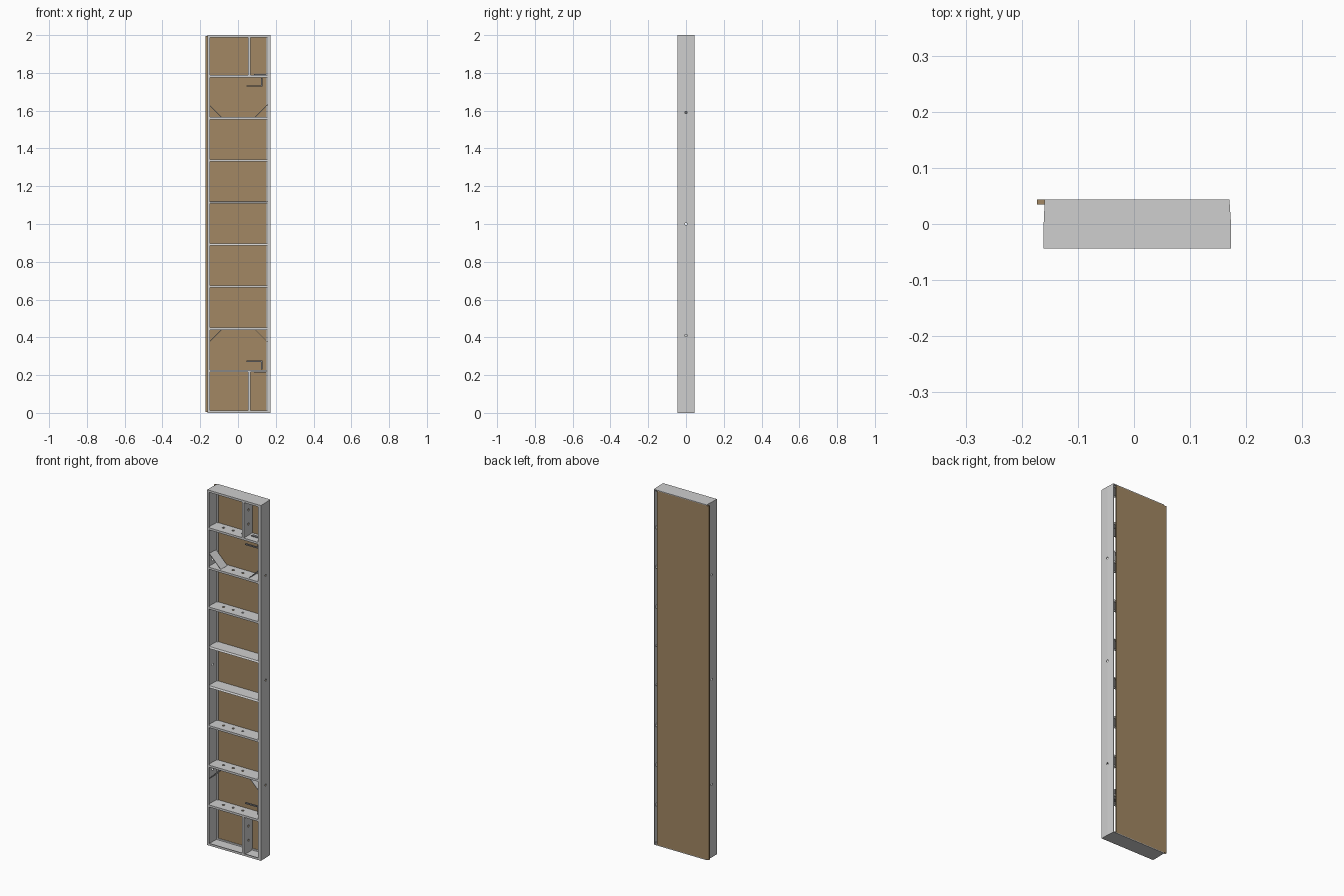
import bpy, bmesh, math
from mathutils import Vector, Matrix

cube = bpy.data.objects.get("Cube")
if cube:
    bpy.data.objects.remove(cube, do_unlink=True)


def material(name, rgb):
    m = bpy.data.materials.new(name)
    m.use_nodes = True
    m.diffuse_color = (*rgb, 1)
    m.node_tree.nodes["Principled BSDF"].inputs["Base Color"].default_value = (*rgb, 1)
    return m


METAL = material("light grey metal", (0.62, 0.62, 0.62))
WOOD = material("plywood brown", (0.36, 0.245, 0.125))
STEEL = material("dark steel", (0.22, 0.22, 0.23))

W, D, T = 0.173, 0.044, 0.004      # half width, half depth, sheet thickness
LEFT, RIGHT = -0.161, 0.173        # outer faces of the side rails
BACK = 0.035                       # plywood front face


def finish(name, bm, mat):
    bmesh.ops.recalc_face_normals(bm, faces=bm.faces)
    me = bpy.data.meshes.new(name)
    bm.to_mesh(me)
    bm.free()
    me.materials.append(mat)
    ob = bpy.data.objects.new(name, me)
    bpy.context.collection.objects.link(ob)
    return ob


def prism(name, pts, axis, lo, hi, mat=METAL):
    """Extrude a closed outline along X (y,z), Y (x,z) or Z (x,y)."""
    place = {"X": lambda a, b, t: (t, a, b),
             "Y": lambda a, b, t: (a, t, b),
             "Z": lambda a, b, t: (a, b, t)}[axis]
    bm = bmesh.new()
    face = bm.faces.new([bm.verts.new(place(a, b, lo)) for a, b in pts])
    ext = bmesh.ops.extrude_face_region(bm, geom=[face])
    step = Vector(place(0, 0, hi - lo))
    bmesh.ops.translate(bm, vec=step, verts=[v for v in ext["geom"] if isinstance(v, bmesh.types.BMVert)])
    return finish(name, bm, mat)


def box(name, x, y, z, mat=METAL):
    return prism(name, [(x[0], y[0]), (x[1], y[0]), (x[1], y[1]), (x[0], y[1])], "Z", z[0], z[1], mat)


def channel(y0, y1, web, lip):
    """C outline in (y, across): web on one side, lips running towards lip."""
    t = math.copysign(T, lip - web)
    return [(y0, web), (y1, web), (y1, lip), (y1 - T, lip),
            (y1 - T, web + t), (y0 + T, web + t), (y0 + T, lip), (y0, lip)]


def cutter(name, spots, radius, length, turn):
    bm = bmesh.new()
    for p in spots:
        bmesh.ops.create_cone(bm, cap_ends=True, segments=16, radius1=radius, radius2=radius,
                              depth=length, matrix=Matrix.Translation(p) @ turn)
    ob = finish(name, bm, METAL)
    ob.hide_render = True
    ob.hide_set(True)
    ob.display_type = "WIRE"
    return ob


def cut(ob, tool):
    mod = ob.modifiers.new("holes", "BOOLEAN")
    mod.object = tool
    mod.solver = "EXACT"


# Plywood sheet on the back, overhanging the right-hand rail
box("plywood_sheet", (-W, 0.150), (BACK, D), (T, 2 - T), WOOD)

# Hole cutters
along_x = Matrix.Rotation(math.pi / 2, 4, "Y")
rail_holes = cutter("rail_hole_cutter", [(0, 0, z) for z in (0.41, 1.0, 1.59)], 0.006, 0.5, along_x)
stile_holes = cutter("stile_hole_cutter", [(0.06, 0, z) for z in (0.07, 0.15, 1.85, 1.93)],
                     0.007, 0.05, along_x)

# Side rails with slightly bowed outer faces and inward lips
right_rail = prism("left_side_rail", [
    (RIGHT, -D), (RIGHT, 0), (RIGHT - 0.003, D), (RIGHT - 0.007, D), (RIGHT - T, 0),
    (RIGHT - T, T - D), (0.155, T - D), (0.155, -D)], "Z", T, 2 - T)
left_rail = prism("right_side_rail", [
    (LEFT, -D), (LEFT, 0), (LEFT + 0.002, BACK), (LEFT + 0.014, BACK), (LEFT + 0.014, BACK - T),
    (LEFT + 0.006, BACK - T), (LEFT + T, 0), (LEFT + T, T - D), (LEFT + 0.012, T - D),
    (LEFT + 0.012, -D)], "Z", T, 2 - T)
for rail in (right_rail, left_rail):
    cut(rail, rail_holes)

# End plates with a front lip and an inner backing lip
ends = [(LEFT, -D), (RIGHT, -D), (RIGHT, 0), (RIGHT - 0.003, D), (LEFT + 0.002, D), (LEFT, 0)]
for name, z, s in (("bottom", 0, 1), ("top", 2, -1)):
    prism(name + "_end_plate", ends, "Z", z, z + s * T)
    for part, y in (("front", -D), ("back", BACK - T)):
        box(f"{name}_{part}_lip", (LEFT + T, RIGHT - T), (y, y + T), (z + s * T, z + s * 0.012))

# Drilled cross channels between the rails
for i, z in enumerate((0.222, 0.446, 0.669, 1.336, 1.56, 1.782)):
    bar = prism(f"cross_channel_{i + 1}", channel(-D + 0.001, BACK, z + 0.006, z - 0.006),
                "X", LEFT + T, RIGHT - T)
    tool = cutter(f"cross_hole_cutter_{i + 1}", [(x, 0, z + 0.005) for x in (-0.09, -0.03, 0.03)],
                  0.007, 0.016, Matrix.Identity(4))
    cut(bar, tool)

# Two plain angle bars around the middle
for i, z in enumerate((0.892, 1.113)):
    prism(f"middle_bar_{i + 1}", [
        (-D + 0.002, z - 0.005), (-D + 0.006, z - 0.005), (-D + 0.010, z), (BACK, z + 0.001),
        (BACK, z + 0.005), (-D + 0.008, z + 0.004)], "X", LEFT + T, RIGHT - T)

# Short upright stiles in the end bays
for name, z0, z1 in (("bottom", T, 0.216), ("top", 1.788, 2 - T)):
    outline = [(x, y) for y, x in channel(-D + 0.001, BACK, 0.066, 0.054)]
    cut(prism(name + "_stile", outline, "Z", z0, z1), stile_holes)

# Diagonal corner braces
for name, z, s in (("lower", 0.440, -1), ("upper", 1.566, 1)):
    for side, x, d in (("right", LEFT + T, 1), ("left", 0.160, -1)):
        prism(f"{name}_{side}_brace", [
            (x, z + s * 0.067), (x + d * 0.067, z), (x + d * 0.071, z), (x, z + s * 0.071)],
            "Y", -0.030, 0.028)

# Latch hooks beside the end bays
for name, z, s in (("lower", 0.222, 1), ("upper", 1.782, -1)):
    box(name + "_latch_arm", (0.045, 0.130), (0.000, 0.008),
        sorted((z + s * 0.048, z + s * 0.055)), STEEL)
    box(name + "_latch_post", (0.123, 0.130), (0.000, 0.008),
        sorted((z + s * 0.008, z + s * 0.048)), STEEL)
    box(name + "_latch_foot", (0.085, 0.150), (-0.004, 0.012),
        sorted((z - s * 0.011, z - s * 0.007)), STEEL)

# Small catch plate on the outer rail face
box("rail_catch", (RIGHT - 0.002, RIGHT), (-0.006, -0.001), (0.95, 0.99), METAL)
